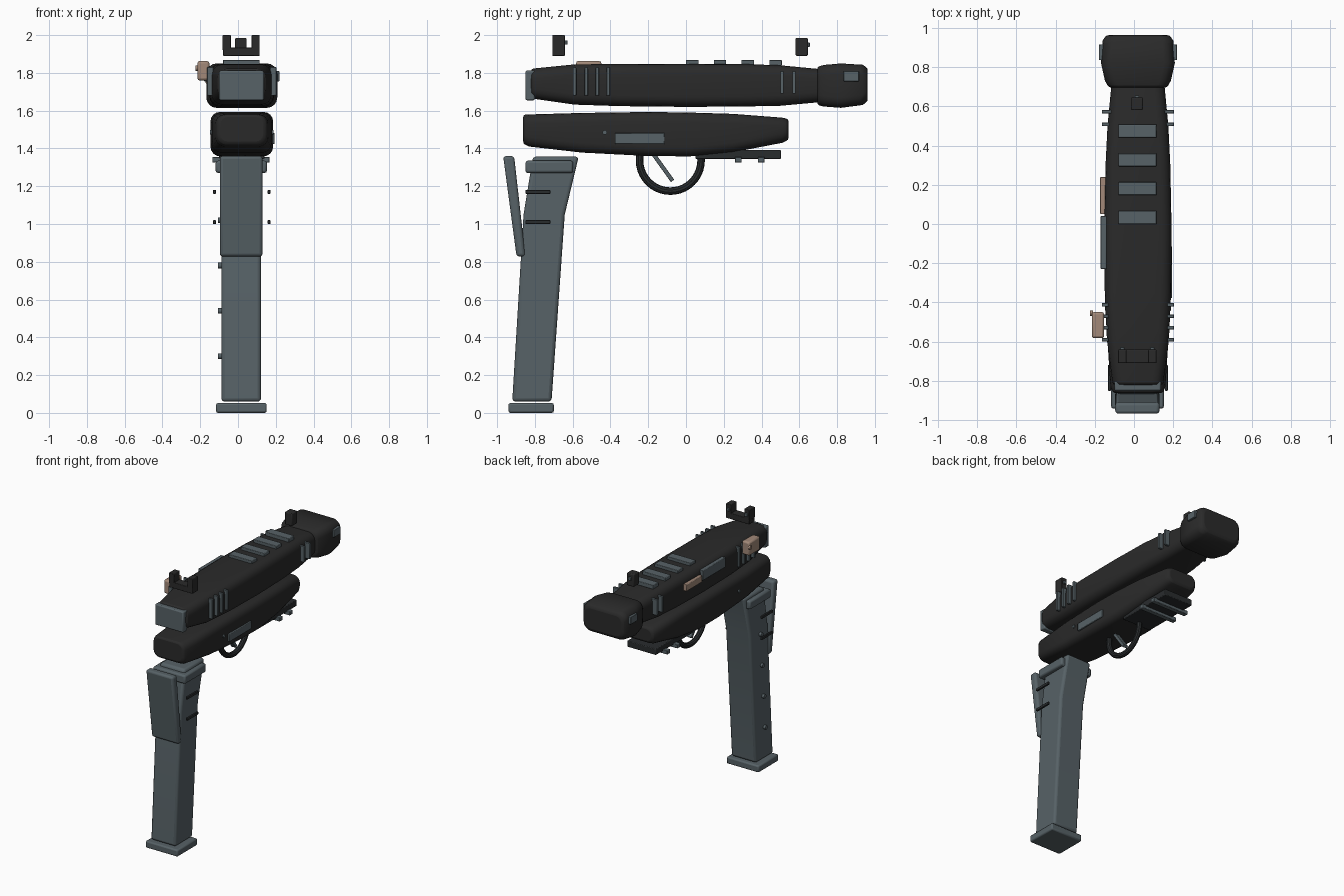
import bpy, bmesh, math

if "Cube" in bpy.data.objects:
    bpy.data.objects.remove(bpy.data.objects["Cube"])

CX = 0.02  # centre line of the body


def material(name, rgb):
    m = bpy.data.materials.new(name)
    m.diffuse_color = (*rgb, 1)
    m.use_nodes = True
    m.node_tree.nodes["Principled BSDF"].inputs["Base Color"].default_value = m.diffuse_color
    return m


BLACK = material("matte_black", (0.023, 0.023, 0.023))
CHARCOAL = material("charcoal", (0.022, 0.025, 0.027))
GREY = material("slate_grey", (0.095, 0.122, 0.135))
TAN = material("dusty_tan", (0.36, 0.25, 0.19))


def finish(name, bm, mat, bevel=0.0, segments=2):
    bmesh.ops.recalc_face_normals(bm, faces=bm.faces)
    me = bpy.data.meshes.new(name)
    bm.to_mesh(me)
    bm.free()
    ob = bpy.data.objects.new(name, me)
    bpy.context.collection.objects.link(ob)
    me.materials.append(mat)
    if bevel:
        b = ob.modifiers.new("bevel", "BEVEL")
        b.width, b.segments, b.limit_method = bevel, segments, 'ANGLE'
        b.angle_limit = math.radians(35)
    bpy.ops.object.select_all(action='DESELECT')
    ob.select_set(True)
    bpy.context.view_layer.objects.active = ob
    bpy.ops.object.shade_smooth_by_angle(angle=math.radians(32))
    return ob


def box(name, x, y, z, mat, bevel=0.004):
    """Box from (min, max) pairs."""
    bm = bmesh.new()
    for v in bmesh.ops.create_cube(bm, size=1)["verts"]:
        v.co = [(r[0] + r[1]) / 2 + c * (r[1] - r[0]) for r, c in zip((x, y, z), v.co)]
    return finish(name, bm, mat, bevel)


def profile(name, pts, x0, x1, mat, bevel):
    """Side outline of (y, z) points extruded across x."""
    bm = bmesh.new()
    a = [bm.verts.new((x0, y, z)) for y, z in pts]
    b = [bm.verts.new((x1, y, z)) for y, z in pts]
    bm.faces.new(a)
    bm.faces.new(b)
    n = len(pts)
    for i in range(n):
        bm.faces.new((a[i], a[(i + 1) % n], b[(i + 1) % n], b[i]))
    return finish(name, bm, mat, bevel, 3)


def loft(name, sections, radius, mat, steps=4, bevel=0.012):
    """Rounded rectangles (y, half width, bottom, top) joined along y."""
    bm = bmesh.new()
    rings = []
    for y, hw, z0, z1 in sections:
        r = min(radius, (z1 - z0) * 0.45)
        ring = []
        for k, (sx, z) in enumerate(((1, z1 - r), (-1, z1 - r), (-1, z0 + r), (1, z0 + r))):
            for s in range(steps + 1):
                a = math.pi / 2 * (k + s / steps)
                ring.append(bm.verts.new((CX + sx * (hw - r) + r * math.cos(a), y, z + r * math.sin(a))))
        rings.append(ring)
    n = len(rings[0])
    for a, b in zip(rings, rings[1:]):
        for i in range(n):
            bm.faces.new((a[i], a[(i + 1) % n], b[(i + 1) % n], b[i]))
    bm.faces.new(rings[0])
    bm.faces.new(rings[-1])
    return finish(name, bm, mat, bevel)


def stud(name, x0, x1, y, z, r, mat):
    """Short cylinder running along x."""
    pts = [(y + r * math.cos(i * math.pi / 6), z + r * math.sin(i * math.pi / 6)) for i in range(12)]
    return profile(name, pts, x0, x1, mat, 0)


def both_sides(name, inner, outer, y, z, mat, bevel=0.003):
    for side, s in (("left", -1), ("right", 1)):
        xs = sorted((CX + s * inner, CX + s * outer))
        box(f"{name}_{side}", xs, y, z, mat, bevel)


# Upper body with rear plate and nose block
loft("upper_body", [(-0.82, 0.128, 1.665, 1.822), (-0.59, 0.158, 1.632, 1.845),
                    (-0.35, 0.169, 1.624, 1.847), (0, 0.171, 1.62, 1.848), (0.3, 0.165, 1.622, 1.847),
                    (0.5, 0.155, 1.626, 1.84), (0.71, 0.135, 1.645, 1.82)], 0.055, BLACK)
box("rear_plate", (-0.10, 0.137), (-0.85, -0.80), (1.655, 1.812), GREY, 0.008)
loft("nose_block", [(0.695, 0.148, 1.63, 1.832), (0.73, 0.168, 1.622, 1.842), (0.82, 0.188, 1.615, 1.85),
                    (0.935, 0.18, 1.63, 1.843), (0.962, 0.162, 1.65, 1.825)], 0.055, BLACK)
both_sides("nose_side_plate", 0.165, 0.199, (0.835, 0.915), (1.755, 1.81), GREY)

# Side ribs and top plates
for i, y in enumerate((-0.59, -0.528, -0.47, -0.412)):
    both_sides(f"rear_rib_{i}", 0.15, 0.184, (y - 0.009, y + 0.009), (1.68, 1.83), GREY)
for i, y in enumerate((0.508, 0.572)):
    both_sides(f"front_rib_{i}", 0.135, 0.184, (y - 0.009, y + 0.009), (1.69, 1.81), GREY)
for i, y in enumerate((0.033, 0.18, 0.327, 0.474)):
    box(f"top_plate_{i}", (-0.08, 0.115), (y - 0.033, y + 0.033), (1.838, 1.869), GREY)

# Left side fittings
box("side_lever", (-0.215, -0.152), (-0.582, -0.448), (1.76, 1.863), TAN, 0.012)
stud("lever_knob", -0.225, -0.21, -0.455, 1.825, 0.014, TAN)
box("left_tan_bar", (-0.172, -0.14), (0.05, 0.24), (1.745, 1.795), TAN)
box("left_grey_bar", (-0.17, -0.14), (-0.23, 0.04), (1.75, 1.825), GREY)

# Rear and front sights
box("rear_sight_base", (-0.08, 0.115), (-0.708, -0.64), (1.89, 1.935), BLACK)
for side, x in (("left", -0.06), ("right", 0.093)):
    box(f"rear_sight_post_{side}", (x - 0.022, x + 0.022), (-0.708, -0.64), (1.92, 2.0), BLACK)
    box(f"rear_sight_dot_{side}", (x - 0.011, x + 0.011), (-0.645, -0.628), (1.95, 1.972), GREY, 0.002)
box("front_sight", (-0.015, 0.045), (0.58, 0.645), (1.89, 1.985), BLACK, 0.006)
box("front_sight_dot", (0.004, 0.026), (0.64, 0.656), (1.938, 1.96), GREY, 0.002)

# Lower body
loft("lower_body", [(-0.862, 0.125, 1.425, 1.578), (-0.83, 0.14, 1.41, 1.58), (-0.55, 0.158, 1.378, 1.588),
                    (-0.2, 0.166, 1.36, 1.593), (0.02, 0.165, 1.358, 1.59), (0.25, 0.155, 1.38, 1.583),
                    (0.51, 0.135, 1.43, 1.563), (0.543, 0.12, 1.445, 1.555)], 0.05, BLACK)
box("right_side_plate", (0.15, 0.194), (-0.377, -0.113), (1.423, 1.482), GREY)
stud("right_pin", 0.15, 0.189, -0.43, 1.485, 0.012, GREY)
stud("left_pin", -0.149, -0.11, -0.43, 1.485, 0.012, GREY)

# Lower rail with cross bars
box("lower_rail", (-0.10, 0.14), (0.05, 0.503), (1.345, 1.392), CHARCOAL, 0.005)
for i, y in enumerate((0.277, 0.398)):
    box(f"rail_bar_{i}", (-0.135, 0.167), (y - 0.018, y + 0.018), (1.325, 1.355), GREY)

# Trigger guard ring and trigger
N, M = 40, 10
bm = bmesh.new()
rings = []
for i in range(N):
    a = 2 * math.pi * i / N
    rings.append([])
    for j in range(M):
        b = 2 * math.pi * j / M
        r = 0.163 + 0.02 * math.cos(b)
        rings[-1].append(bm.verts.new((CX + 0.02 * math.sin(b), -0.083 + 1.0 * r * math.cos(a), 1.337 + r * math.sin(a))))
for i in range(N):
    p, q = rings[i], rings[(i + 1) % N]
    for j in range(M):
        bm.faces.new((p[j], p[(j + 1) % M], q[(j + 1) % M], q[j]))
finish("trigger_guard", bm, CHARCOAL)
profile("trigger", [(-0.19, 1.375), (-0.17, 1.385), (-0.063, 1.235), (-0.08, 1.222)],
        CX - 0.02, CX + 0.02, GREY, 0.003)

# Grip, collar, backstrap and base
profile("grip", [(-0.92, 0.06), (-0.712, 0.06), (-0.642, 1.05), (-0.568, 1.357), (-0.81, 1.357), (-0.86, 1.05)],
        -0.088, 0.122, GREY, 0.018)
box("grip_collar", (-0.118, 0.153), (-0.85, -0.597), (1.27, 1.335), GREY, 0.012)
profile("backstrap", [(-0.968, 1.36), (-0.91, 1.36), (-0.85, 0.828), (-0.897, 0.828)], -0.096, 0.13, GREY, 0.016)
box("grip_base", (-0.116, 0.152), (-0.94, -0.7), (0, 0.052), GREY, 0.01)

# Grip side bars and left studs
for i, z in enumerate((1.01, 1.17)):
    both_sides(f"grip_bar_{i}", 0.137, 0.152, (-0.85, -0.718), (z - 0.01, z + 0.01), CHARCOAL)
for i, z in enumerate((0.3, 0.54, 0.78, 1.02)):
    stud(f"grip_stud_{i}", -0.107, -0.08, -0.83 + 0.07 * z, z, 0.015, GREY)
